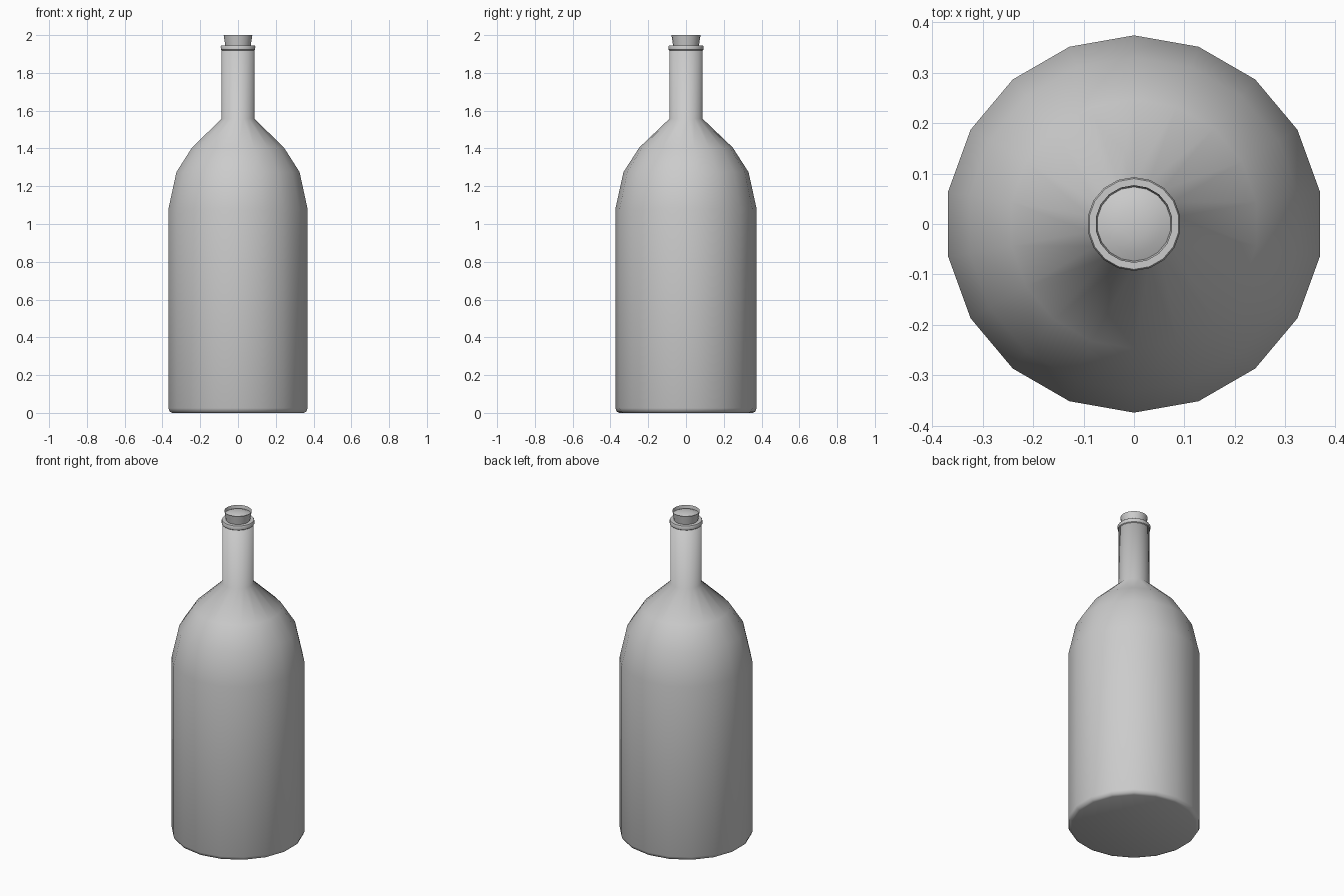
import bpy
import bmesh
import math

SIDES = 18

cube = bpy.data.objects.get("Cube")
if cube:
    bpy.data.objects.remove(cube, do_unlink=True)

# One plain grey for the whole model
grey = bpy.data.materials.new("plain_grey")
grey.use_nodes = True
colour = (0.6, 0.6, 0.6, 1)
grey.diffuse_color = colour
shader = next(n for n in grey.node_tree.nodes if n.type == 'BSDF_PRINCIPLED')
shader.inputs["Base Color"].default_value = colour


def lathe(name, profile, sharp_angle=None):
    """Turn a (radius, height) profile about z; radius 0 makes a pole, open ends are capped."""
    bm = bmesh.new()
    rings = []
    for r, z in profile:
        if r == 0:
            rings.append([bm.verts.new((0, 0, z))] * SIDES)
            continue
        angles = [math.pi / 2 + math.tau * i / SIDES for i in range(SIDES)]
        rings.append([bm.verts.new((r * math.cos(a), r * math.sin(a), z)) for a in angles])
    for low, high in zip(rings, rings[1:]):
        for i in range(SIDES):
            j = (i + 1) % SIDES
            corners = dict.fromkeys((low[i], low[j], high[j], high[i]))
            bm.faces.new(list(corners))
    if profile[0][0] > 0:
        bm.faces.new(rings[0][::-1])
    if profile[-1][0] > 0:
        bm.faces.new(rings[-1])
    bmesh.ops.recalc_face_normals(bm, faces=bm.faces)
    mesh = bpy.data.meshes.new(name)
    bm.to_mesh(mesh)
    bm.free()
    mesh.materials.append(grey)
    obj = bpy.data.objects.new(name, mesh)
    bpy.context.collection.objects.link(obj)
    mesh.shade_smooth()
    if sharp_angle:
        bpy.ops.object.select_all(action='DESELECT')
        obj.select_set(True)
        bpy.context.view_layer.objects.active = obj
        bpy.ops.object.shade_smooth_by_angle(angle=math.radians(sharp_angle))
    return obj


# Bottle: rounded foot, straight body, faceted shoulder and slim neck
lathe("bottle", [(0.352, 0), (0.367, 0.007), (0.374, 0.025), (0.374, 1.08),
                 (0.331, 1.275), (0.247, 1.405), (0.088, 1.557), (0.088, 1.935)])

# Raised lip around the mouth
lathe("neck_ring", [(0.084, 1.915), (0.092, 1.923), (0.093, 1.94), (0.09, 1.946)], 40)

# Flared stopper with a shallow recess and a low domed centre
lathe("stopper", [(0.066, 1.93), (0.077, 2), (0.0735, 1.98), (0.055, 1.988),
                  (0.03, 1.994), (0, 1.996)], 40)
